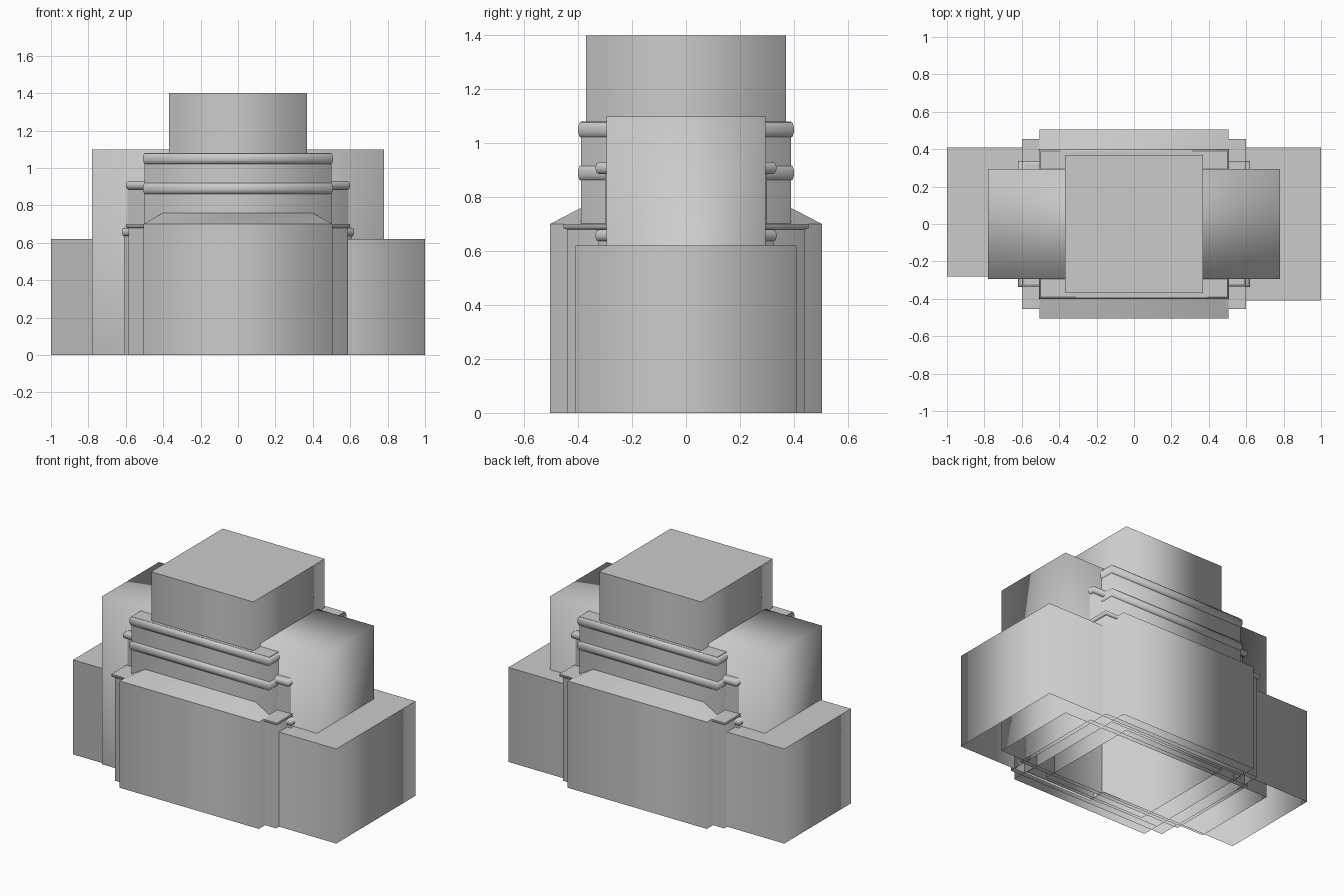
import bpy, bmesh

cube = bpy.data.objects.get("Cube")
if cube:
    bpy.data.objects.remove(cube, do_unlink=True)

stone = bpy.data.materials.new("pale grey stone")
stone.use_nodes = True
GREY = (0.6, 0.6, 0.6, 1)
stone.diffuse_color = GREY
stone.node_tree.nodes["Principled BSDF"].inputs["Base Color"].default_value = GREY


def shell(name, rings, smooth_top=False, capped=True):
    """Loft equal-length rings of points into an open-bottomed shell."""
    bm = bmesh.new()
    loops = [[bm.verts.new(p) for p in ring] for ring in rings]
    n = len(loops[0])
    for low, high in zip(loops, loops[1:]):
        for i in range(n):
            j = (i + 1) % n
            bm.faces.new((low[i], low[j], high[j], high[i])).smooth = True
    if capped:
        bm.faces.new(loops[-1]).smooth = smooth_top
    mesh = bpy.data.meshes.new(name)
    bm.to_mesh(mesh)
    bm.free()
    mesh.materials.append(stone)
    obj = bpy.data.objects.new(name, mesh)
    bpy.context.collection.objects.link(obj)
    return obj


def rect(hx, hy, z):
    return [(-hx, -hy, z), (hx, -hy, z), (hx, hy, z), (-hx, hy, z)]


def block(name, hx, hy, top, **options):
    return shell(name, [rect(hx, hy, 0), rect(hx, hy, top)], **options)


def moulding(name, hx, hy, low, high, out):
    """Rounded band that stands out from a block."""
    profile = [(0, 0), (0.7, 0.1), (1, 0.35), (1, 0.65), (0.7, 0.9), (0, 1)]
    rings = [rect(hx + out * o, hy + out * o, low + (high - low) * t) for o, t in profile]
    return shell(name, rings)


# Stepped masses, from the tower outwards
block("tower", 0.37, 0.37, 1.4)
block("upper_block", 0.50, 0.39, 1.08)
block("middle_wings", 0.78, 0.295, 1.1, smooth_top=True)
block("inner_wings", 0.61, 0.325, 0.64)
block("upper_inner_wings", 0.59, 0.30, 0.89)
block("corner_piers", 0.585, 0.44, 0.685)

# Low wings, shallower at the front of one side
plan = [(-1, -0.28), (0, -0.28), (0, -0.41), (1, -0.41), (1, 0.41), (-1, 0.41)]
shell("low_wings", [[(x, y, z) for x, y in plan] for z in (0, 0.62)])

# Main front and back block with its sloped shoulders
shell("main_block", [rect(0.505, 0.505, 0), rect(0.505, 0.505, 0.7)], capped=False)
shell("main_roof", [rect(0.505, 0.505, 0.7), rect(0.40, 0.39, 0.76)])

# Mouldings and pier cap
moulding("top_band", 0.495, 0.388, 1.02, 1.08, 0.012)
moulding("lower_band", 0.495, 0.388, 0.86, 0.92, 0.012)
moulding("upper_wing_cornice", 0.585, 0.32, 0.885, 0.93, 0.015)
moulding("inner_wing_cornice", 0.605, 0.32, 0.635, 0.68, 0.016)
shell("pier_cap", [rect(0.585, 0.44, 0.68), rect(0.6, 0.455, 0.685), rect(0.6, 0.455, 0.70)])
